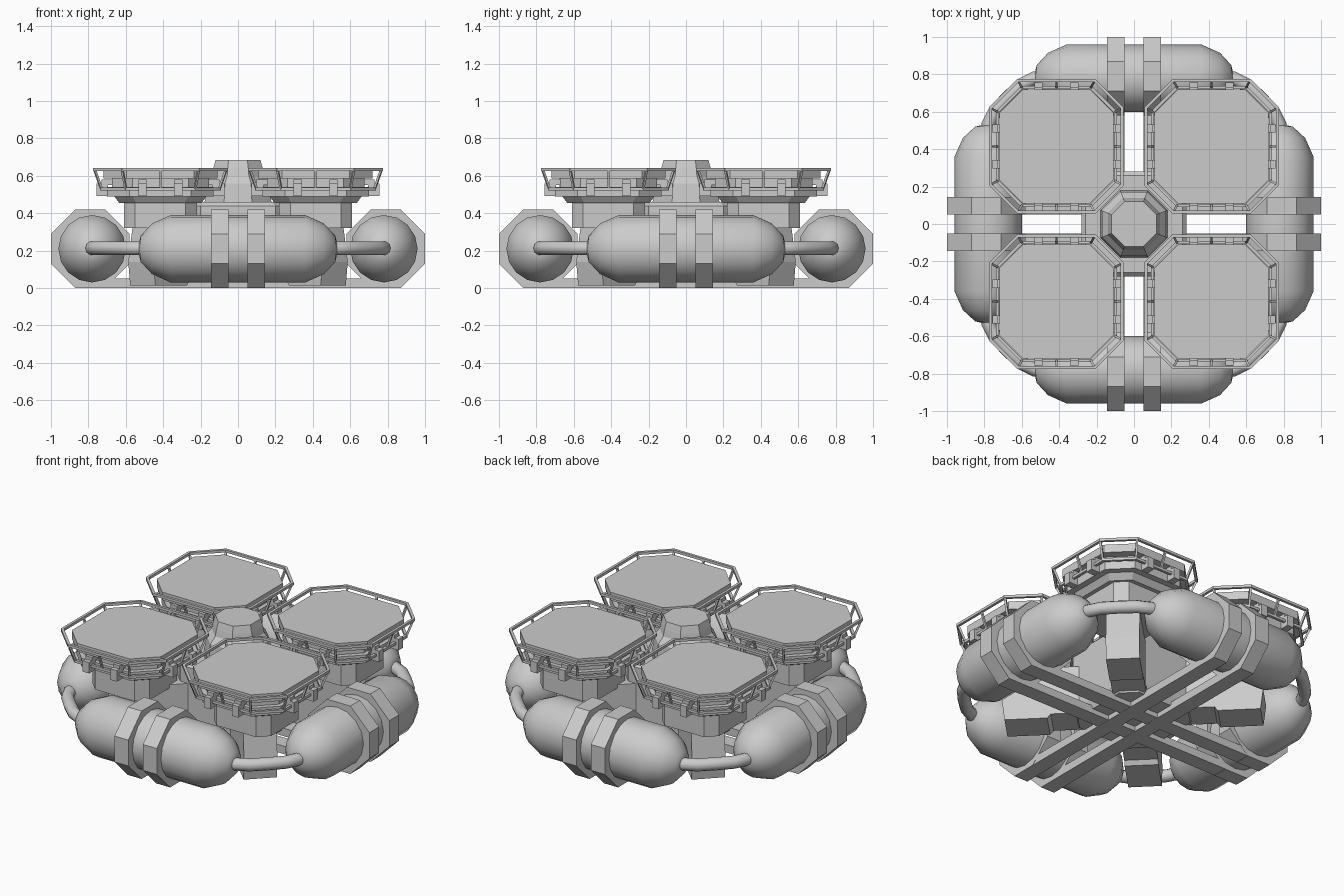
import bpy, bmesh, math
from mathutils import Matrix, Vector

if "Cube" in bpy.data.objects:
    bpy.data.objects.remove(bpy.data.objects["Cube"])

I = Matrix.Identity(4)


def make(name, bm, mat=I, smooth=False):
    """Turn a bmesh into four copies or one, depending on caller's matrix."""
    bmesh.ops.recalc_face_normals(bm, faces=bm.faces)
    me = bpy.data.meshes.new(name)
    bm.to_mesh(me)
    bm.free()
    me.transform(mat)
    for p in me.polygons:
        p.use_smooth = smooth
    ob = bpy.data.objects.new(name, me)
    bpy.context.collection.objects.link(ob)
    return ob


def octagon(h, c):
    """Square of half width h with corners cut by c."""
    a = h - c
    return [(a, -h), (h, -a), (h, a), (a, h), (-a, h), (-h, a), (-h, -a), (-a, -h)]


def loft(bm, rings, cap=True):
    """Skin a list of equal-length closed 3D rings."""
    vs = [[bm.verts.new(p) for p in r] for r in rings]
    n = len(vs[0])
    for a, b in zip(vs, vs[1:]):
        for i in range(n):
            bm.faces.new((a[i], a[(i + 1) % n], b[(i + 1) % n], b[i]))
    if cap:
        bm.faces.new(vs[0])
        bm.faces.new(vs[-1])


def stack(name, levels, mat=I):
    """Octagonal column from (half width, corner cut, z) levels."""
    bm = bmesh.new()
    loft(bm, [[(x, y, z) for x, y in octagon(h, c)] for h, c, z in levels])
    return make(name, bm, mat)


def box(bm, x0, x1, y0, y1, z0, z1):
    loft(bm, [[(x0, y0, z), (x1, y0, z), (x1, y1, z), (x0, y1, z)] for z in (z0, z1)])


def bar(bm, a, b, r):
    """Thin square bar between two points."""
    a, b = Vector(a), Vector(b)
    rot = (b - a).to_track_quat('Z', 'Y').to_matrix().to_4x4()
    m = Matrix.Translation((a + b) / 2) @ rot @ Matrix.Diagonal((2 * r, 2 * r, (b - a).length + r, 1))
    bmesh.ops.create_cube(bm, size=1, matrix=m)


TANK_Y, TANK_Z = -0.78, 0.21
PAD = 0.415

# central hub and its raised cap
stack("hub_body", [(.26, .08, .03), (.28, .08, .08), (.28, .08, .44), (.26, .08, .46)])
stack("hub_column", [(.18, .105, .44), (.17, .1, .56), (.14, .082, .60), (.132, .077, .64), (.12, .07, .685)])

for k in range(4):
    turn = Matrix.Rotation(k * math.pi / 2, 4, 'Z')

    # float tank with rounded ends
    bm = bmesh.new()
    half = [(.53, .03), (.52, .07), (.46, .135), (.36, .18)]
    prof = [(-x, r) for x, r in half] + [(x, r) for x, r in reversed(half)]
    loft(bm, [[(x, TANK_Y + r * math.cos(t * math.pi / 8), TANK_Z + r * math.sin(t * math.pi / 8))
               for t in range(16)] for x, r in prof])
    make("float_tank", bm, turn, True)

    # octagonal tank straps
    bm = bmesh.new()
    for s in (-1, 1):
        loft(bm, [[(s * x, -.79 + u, .21 + v) for u, v in octagon(.21, .13)] for x in (.05, .145)])
    make("tank_strap", bm, turn)

    # pipe linking neighbouring tanks round the corner
    bm = bmesh.new()
    path = [(.44, -.78), (.53, -.78), (.60, -.745), (.675, -.675), (.745, -.60), (.78, -.53), (.78, -.44)]
    rings = []
    for i, p in enumerate(path):
        a, b = Vector(path[max(i - 1, 0)]), Vector(path[min(i + 1, 6)])
        d = (b - a).normalized()
        rings.append([(p[0] - d.y * .037 * math.cos(t * math.pi / 5), p[1] + d.x * .037 * math.cos(t * math.pi / 5),
                       .213 + .037 * math.sin(t * math.pi / 5)) for t in range(10)])
    loft(bm, rings)
    make("link_pipe", bm, turn, True)

    # diagonal leg under each pad
    bm = bmesh.new()
    leg = [(.22, .04), (.46, .04), (.48, .015), (.72, .015), (.735, .14), (.70, .34), (.22, .34)]
    loft(bm, [[(r, w, z) for r, z in leg] for w in (-.095, .095)])
    make("corner_leg", bm, turn @ Matrix.Rotation(-math.pi / 4, 4, 'Z'))

    # landing pad: support block, tray and deck
    at = turn @ Matrix.Translation((PAD, -PAD, 0))
    stack("pad_support", [(.195, .06, .32), (.195, .06, .49)], at)
    stack("pad_collar", [(.22, .09, .455), (.25, .1, .495)], at)
    stack("pad_tray", [(.285, .12, .49), (.285, .12, .54)], at)
    stack("pad_neck", [(.26, .11, .54), (.26, .11, .59)], at)
    stack("pad_deck", [(.305, .125, .585), (.305, .125, .635)], at)

    # flared guard rail: two hoops joined by posts
    bm = bmesh.new()
    low = [(x, y, .53) for x, y in octagon(.315, .13)]
    top = [(x, y, .635) for x, y in octagon(.352, .147)]
    for hoop in (low, top):
        for i in range(8):
            bar(bm, hoop[i], hoop[(i + 1) % 8], .008)
    for i in range(8):
        bar(bm, low[i], top[i], .006)
        if i % 2:
            j = (i + 1) % 8
            bar(bm, (Vector(low[i]) + Vector(low[j])) / 2, (Vector(top[i]) + Vector(top[j])) / 2, .006)
    make("guard_rail", bm, at)

    # clips holding the lower hoop
    bm = bmesh.new()
    for x in (-.095, .095):
        box(bm, x - .022, x + .022, -.342, -.28, .492, .56)
        box(bm, x - .022, x + .022, -.315, -.255, .55, .58)
    for q in range(4):
        make("rail_clip", bm.copy(), at @ Matrix.Rotation(q * math.pi / 2, 4, 'Z'))
    bm.free()

# crossed keel beams joining opposite straps
for k in range(2):
    bm = bmesh.new()
    for s in (-1, 1):
        box(bm, s * .097 - .047, s * .097 + .047, -.87, .87, .001 * k, .05)
    make("keel_beam", bm, Matrix.Rotation(k * math.pi / 2, 4, 'Z'))
